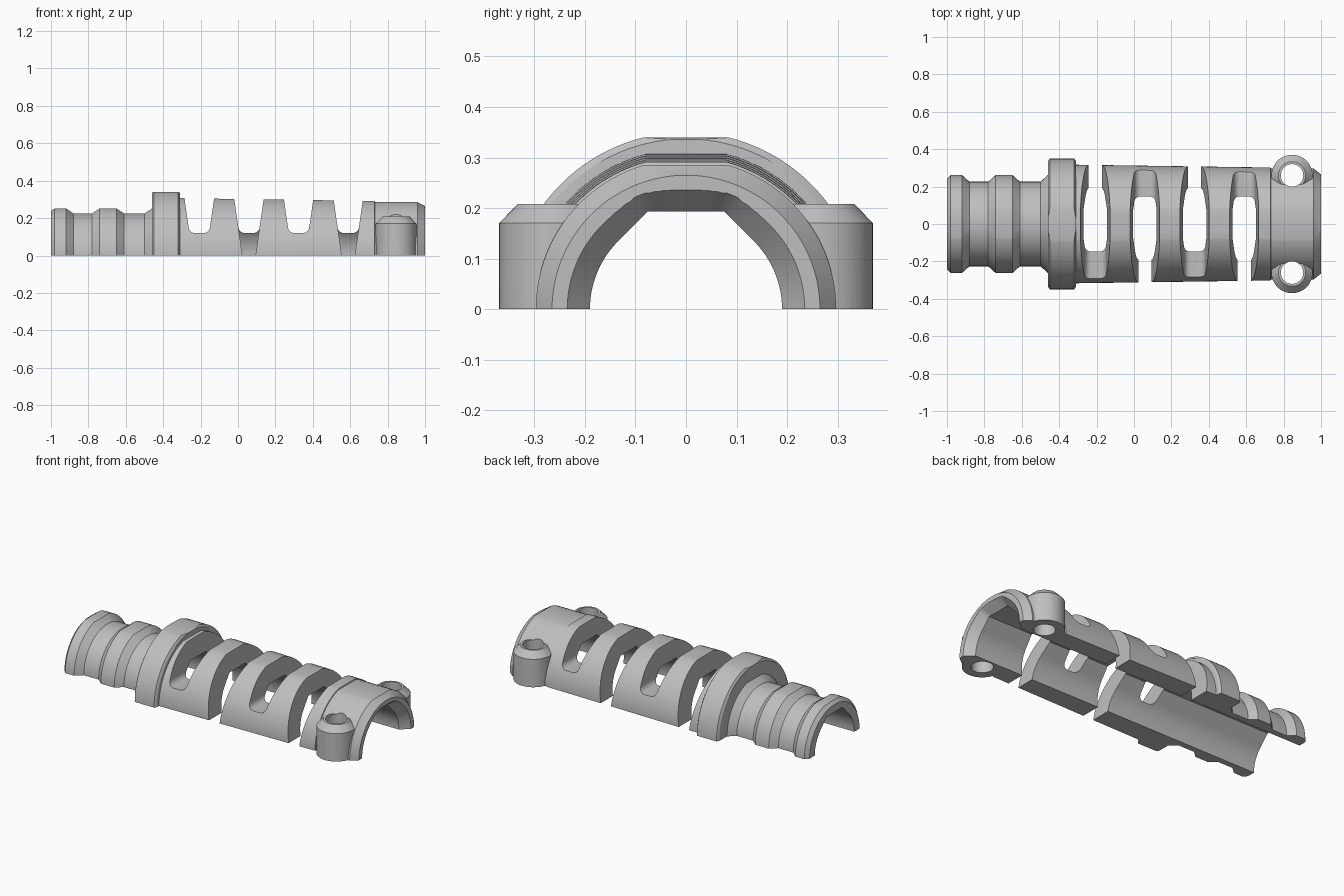
import bpy, bmesh, math
from math import pi, sin, cos, asin, atan2

cube = bpy.data.objects.get("Cube")
if cube:
    bpy.data.objects.remove(cube, do_unlink=True)

GRAY = (0.52, 0.52, 0.52, 1)
gray = bpy.data.materials.new("plain_gray")
gray.use_nodes = True
gray.diffuse_color = GRAY
gray.node_tree.nodes["Principled BSDF"].inputs["Base Color"].default_value = GRAY


def loft(name, sections):
    """Closed solid through equally sized rings of points."""
    bm = bmesh.new()
    rings = [[bm.verts.new(p) for p in s] for s in sections]
    n = len(rings[0])
    for a, b in zip(rings, rings[1:]):
        for i in range(n):
            j = (i + 1) % n
            bm.faces.new((a[i], a[j], b[j], b[i]))
    bm.faces.new(rings[0][::-1])
    bm.faces.new(rings[-1])
    if bm.calc_volume(signed=True) < 0:
        bmesh.ops.reverse_faces(bm, faces=bm.faces)
    bmesh.ops.triangulate(bm, faces=bm.faces)
    mesh = bpy.data.meshes.new(name)
    bm.to_mesh(mesh)
    bm.free()
    ob = bpy.data.objects.new(name, mesh)
    bpy.context.collection.objects.link(ob)
    mesh.materials.append(gray)
    return ob


def combine(target, tool, operation):
    """Apply a boolean and discard the tool."""
    tool.hide_render = True
    mod = target.modifiers.new(tool.name, 'BOOLEAN')
    mod.operation = operation
    mod.solver = 'EXACT'
    mod.object = tool
    bpy.context.view_layer.objects.active = target
    bpy.ops.object.modifier_apply(modifier=mod.name)
    bpy.data.objects.remove(tool, do_unlink=True)


def outer_ring(x, r, drop=0.0105, n=28):
    """Half circle with its crown cut flat, with a skirt to be trimmed later."""
    top = asin((r - drop) / r)
    side = [top * i / n for i in range(n + 1)]
    half = [(r, -0.05)] + [(r * cos(a), r * sin(a)) for a in side]
    return [(x, y, z) for y, z in half] + [(x, -y, z) for y, z in reversed(half)]


def bore_ring(x, r, teardrop, n=16):
    """Bore section; the teardrop has 45 degree shoulders and a flat roof."""
    roof = 1.015 * r
    corner = atan2(roof, r * math.sqrt(2) - roof)
    side = [pi / 4 * i / n for i in range(n + 1)]
    side += [pi / 4 + (corner - pi / 4) * i / 4 for i in range(1, 5)]
    side += [corner + (pi / 2 - corner) * i / 5 for i in range(1, 5)]
    half = [(r, -0.1)]
    for a in side:
        d = r
        if teardrop and a > pi / 4:
            d = min(r / cos(a - pi / 4), roof / sin(a))
        half.append((d * cos(a), d * sin(a)))
    return [(x, y, z) for y, z in half] + [(x, -y, z) for y, z in reversed(half)]


# Outer body: ribbed tail, collar, tapering sleeve, chamfered mouth
ROUND = 0.001
profile = [
    (-1, 0.24, ROUND), (-0.98, 0.262), (-0.92, 0.262), (-0.88, 0.226, ROUND),
    (-0.78, 0.226, ROUND), (-0.74, 0.262), (-0.65, 0.262), (-0.61, 0.226, ROUND),
    (-0.5, 0.226, ROUND), (-0.46, 0.262), (-0.459, 0.337, ROUND), (-0.45, 0.35),
    (-0.32, 0.35), (-0.311, 0.337, ROUND), (-0.31, 0.317), (0.73, 0.302),
    (0.732, 0.297, 0.012), (0.96, 0.297, 0.012), (1, 0.265, ROUND),
]
body = loft("strain_relief_half", [outer_ring(*p) for p in profile])


def cylinder(name, x, y, levels, n=48):
    """Upright turned solid from (height, radius) levels."""
    return loft(name, [[(x + r * cos(2 * pi * i / n), y + r * sin(2 * pi * i / n), z)
                        for i in range(n)] for z, r in levels])


# Screw bosses
BOSS_X, BOSS_Y = 0.845, 0.26
for s in (-1, 1):
    combine(body, cylinder("screw_boss", BOSS_X, s * BOSS_Y,
                           [(-0.04, 0.11), (0.17, 0.11), (0.208, 0.073)]), 'UNION')

# Cable bore with flared mouth
combine(body, loft("bore_cutter", [
    bore_ring(-1.05, 0.19, True), bore_ring(0.95, 0.19, True),
    bore_ring(1.05, 0.28, False)]), 'DIFFERENCE')

# Screw holes
for s in (-1, 1):
    combine(body, cylinder("hole_cutter", BOSS_X, s * BOSS_Y,
                           [(-0.1, 0.06), (0.5, 0.06)]), 'DIFFERENCE')


# Flex slots, closed on alternating sides
def half_width(z):
    return 0.035 + 0.145 * z


def slot_section(x, y, is_open, n=8):
    floor, r = 0.12, 0.035
    cx = half_width(floor + r) - r
    half = [(half_width(0.5), 0.5), (cx + r, floor + r)]
    for i in range(1, n + 1):
        a = pi / 2 * i / n
        if is_open:
            half.append((half_width(-0.1) * (1 - 0.5 * (i - 1) / n), -0.1))
        else:
            half.append((cx + r * cos(a), floor + r - r * sin(a)))
    return [(x + u, y, z) for u, z in half] + [(x - u, y, z) for u, z in reversed(half)]


for k in range(4):
    x = -0.207 + 0.2655 * k
    s = 1 if k % 2 == 0 else -1
    stations = [(-0.5, False), (-0.02, False), (0.02, True), (0.5, True)]
    combine(body, loft("slot_cutter", [slot_section(x, s * y, o) for y, o in stations]),
            'DIFFERENCE')

# Trim the skirt to the flat mating face
combine(body, loft("trim_cutter", [[(x, y, z) for x, y in
                                    ((-2, -1), (2, -1), (2, 1), (-2, 1))]
                                   for z in (-0.5, 0)]), 'DIFFERENCE')

# Smooth round surfaces, crisp edges
bpy.ops.object.select_all(action='DESELECT')
body.select_set(True)
bpy.context.view_layer.objects.active = body
bpy.ops.object.shade_smooth_by_angle(angle=math.radians(25))
